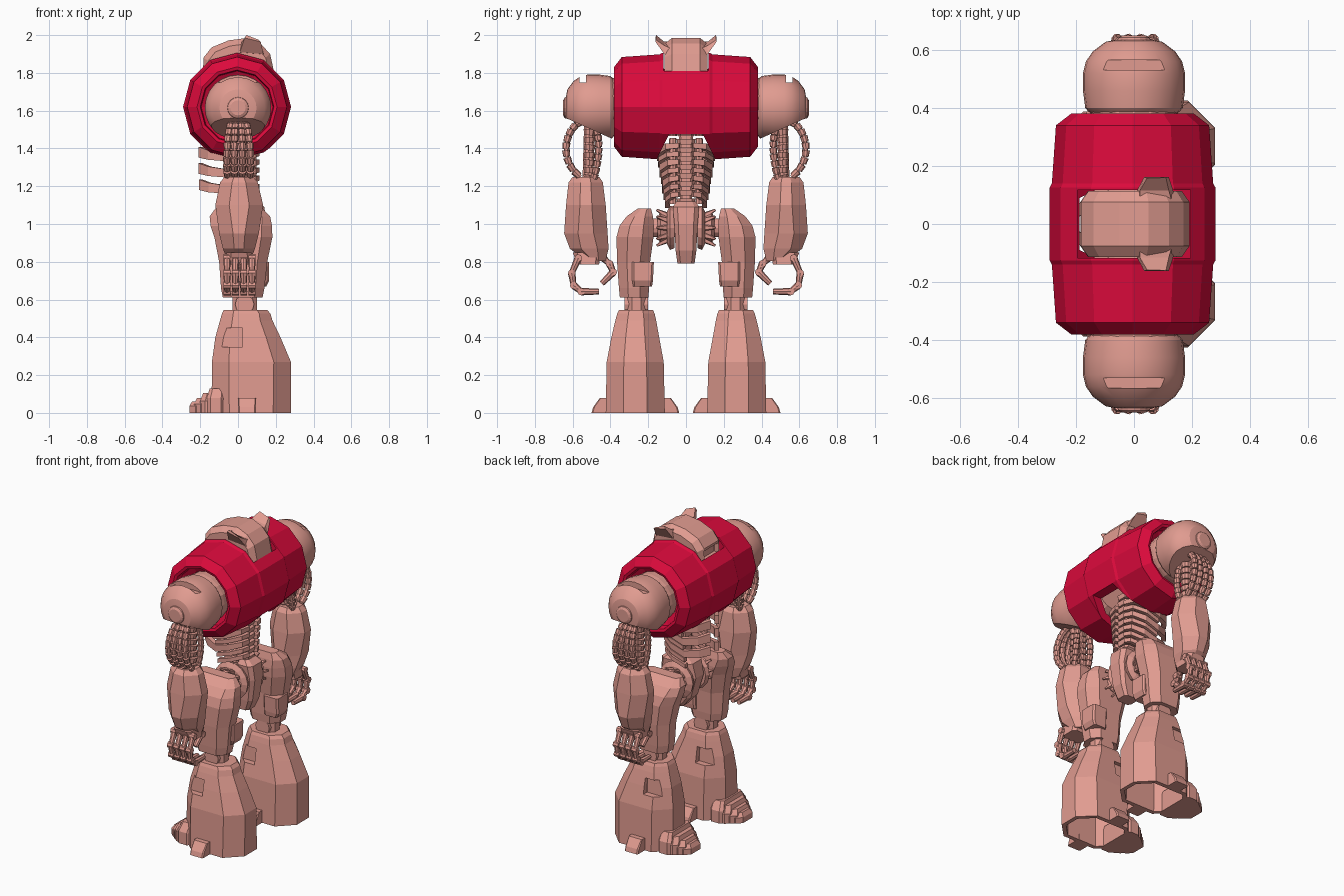
import bpy, bmesh, math
from mathutils import Vector

if "Cube" in bpy.data.objects:
    bpy.data.objects.remove(bpy.data.objects["Cube"])


def material(name, rgb):
    m = bpy.data.materials.new(name)
    m.diffuse_color = (*rgb, 1)
    m.use_nodes = True
    m.node_tree.nodes["Principled BSDF"].inputs["Base Color"].default_value = m.diffuse_color
    return m


PINK = material("pink_plate", (0.75, 0.33, 0.28))
RED = material("red_plate", (0.72, 0.003, 0.045))


def finish(bm, name, mat=PINK, mirror=True, cutters=(), smooth=0):
    bmesh.ops.recalc_face_normals(bm, faces=bm.faces)
    me = bpy.data.meshes.new(name)
    bm.to_mesh(me)
    bm.free()
    me.materials.append(mat)
    ob = bpy.data.objects.new(name, me)
    bpy.context.collection.objects.link(ob)
    if smooth:
        bpy.ops.object.select_all(action='DESELECT')
        ob.select_set(True)
        bpy.context.view_layer.objects.active = ob
        bpy.ops.object.shade_smooth_by_angle(angle=math.radians(smooth))
    for c in cutters:
        mod = ob.modifiers.new("cut", 'BOOLEAN')
        mod.operation, mod.object, mod.solver = 'DIFFERENCE', c, 'EXACT'
    if mirror:
        mod = ob.modifiers.new("mirror", 'MIRROR')
        mod.use_axis = (False, True, False)
        mod.use_mirror_merge = False
    return ob


def loft(bm, rings, closed=False):
    vs = [[bm.verts.new(p) for p in r] for r in rings]
    n, k = len(vs[0]), len(vs)
    for i in range(k if closed else k - 1):
        a, b = vs[i], vs[(i + 1) % k]
        for j in range(n):
            bm.faces.new((a[j], a[(j + 1) % n], b[(j + 1) % n], b[j]))
    if not closed:
        bm.faces.new(vs[0])
        bm.faces.new(vs[-1])


def section(z, x0, x1, y0, y1, c=0.35):
    """Chamfered rectangle at height z."""
    cx, cy, a, b = (x0 + x1) / 2, (y0 + y1) / 2, (x1 - x0) / 2, (y1 - y0) / 2
    d = c * min(a, b)
    pts = [(a, b - d), (a - d, b), (d - a, b), (-a, b - d), (-a, d - b), (d - a, -b), (a - d, -b), (a, d - b)]
    return [Vector((cx + x, cy + y, z)) for x, y in pts]


def block(bm, rows, c=0.35):
    loft(bm, [section(*r, c) for r in rows])


def spin(bm, profile, cx, cz, n, closed=False):
    """Revolve (y, r) points round an axis along y."""
    loft(bm, [[Vector((cx + r * math.cos(t), y, cz + r * math.sin(t)))
               for t in (2 * math.pi * i / n for i in range(n))] for y, r in profile], closed)


def rod(bm, p, q, r1, r2=None, n=8):
    p, q = Vector(p), Vector(q)
    rot = (q - p).to_track_quat('Z', 'Y')
    loft(bm, [[c + rot @ Vector((r * math.cos(t), r * math.sin(t), 0))
               for t in (2 * math.pi * i / n for i in range(n))] for c, r in ((p, r1), (q, r2 or r1))])


def cutter(name, rows, c=0.02):
    bm = bmesh.new()
    block(bm, rows, c)
    ob = finish(bm, name, mirror=False)
    ob.hide_render = True
    ob.display_type = 'WIRE'
    return ob


# Barrel torso: hollow 12-sided shell with head opening and waist notch
outer = [(.125, .286), (.14, .278), (.34, .264), (.38, .212)]
inner = [(.375, .195), (.33, .19), (.31, .15), (.27, .15), (.26, .21), (.15, .24)]
flip = lambda pts: [(-y, r) for y, r in reversed(pts)]
bm = bmesh.new()
spin(bm, flip(outer) + outer + inner + flip(inner), -.005, 1.62, 12, True)
finish(bm, "barrel_torso", RED, False, [
    cutter("head_opening_cutter", [(1.72, -.195, .195, -.118, .118), (2.1, -.195, .195, -.118, .118)]),
    cutter("waist_notch_cutter", [(1.25, -.5, .5, -.2, .2), (1.475, -.5, .5, -.09, .09)])])

# Inner shoulder axle
bm = bmesh.new()
spin(bm, [(.2, .1), (.3, .152), (.36, .155), (.4, .15)], 0, 1.62, 16)
finish(bm, "shoulder_axle")

# Head: wedge-shaped cowl with face slot
prof = [(-.12, 1.73), (-.185, 1.8), (-.183, 1.88), (-.14, 1.935), (-.05, 1.972), (.05, 1.985),
        (.12, 1.955), (.17, 1.9), (.192, 1.8), (.19, 1.76), (.1, 1.73)]
bm = bmesh.new()
loft(bm, [[Vector((x * s, y, 1.76 + (z - 1.76) * s)) for x, z in prof]
          for y, s in ((-.113, .86), (-.075, 1), (.075, 1), (.113, .86))])
finish(bm, "head", PINK, False, [
    cutter("face_slot_cutter", [(1.8, -.3, -.15, -.075, .075), (1.865, -.3, -.15, -.075, .075)])])

# Ear fins
bm = bmesh.new()
loft(bm, [[Vector((x, y, z)) for x, y, z in r] for r in (
    [(.0, .08, 1.9), (.14, .08, 1.88), (.13, .08, 1.93), (.02, .08, 1.965)],
    [(.01, .115, 1.91), (.135, .115, 1.9), (.12, .115, 1.945), (.02, .115, 1.965)],
    [(.035, .162, 1.985), (.12, .162, 1.965), (.11, .16, 1.975), (.045, .158, 2.0)])])
finish(bm, "ear_fin")

# Shoulder pods with sloped underside and top slot
bm = bmesh.new()
spin(bm, [(.375, .14), (.388, .158), (.40, .168), (.46, .176), (.52, .176), (.56, .166),
          (.595, .142), (.628, .098), (.635, .06)], 0, 1.615, 24)
cut = bmesh.ops.bisect_plane(bm, geom=bm.verts[:] + bm.edges[:] + bm.faces[:], plane_co=(0, .5, 1.5),
                             plane_no=(0, .45, -1), clear_outer=True)
bmesh.ops.holes_fill(bm, edges=[e for e in cut['geom_cut'] if isinstance(e, bmesh.types.BMEdge)])
finish(bm, "shoulder_pod", cutters=[
    cutter("shoulder_slot_cutter", [(1.75, -.12, .12, .53, .565), (1.9, -.12, .12, .53, .565)])], smooth=25)
bm = bmesh.new()
spin(bm, [(.61, .062), (.642, .055), (.65, .04)], 0, 1.615, 16)
finish(bm, "shoulder_cap")

# Upper arm: core, collars and beaded cables
bm = bmesh.new()
rod(bm, (0, .51, 1.56), (0, .52, 1.22), .03, n=10)
for i in range(7):
    z = 1.5 - i * .04
    for x in (-.022, .026):
        rod(bm, (x, .51, z), (x, .512, z - .03), .034, .028, 10)
finish(bm, "upper_arm_core")


def bezier(p, t):
    p = [Vector(v) for v in p]
    while len(p) > 1:
        p = [a.lerp(b, t) for a, b in zip(p, p[1:])]
    return p[0]


bm = bmesh.new()
for x in (-.055, -.018, .022, .062):
    paths = [((x * .6, .56, 1.54), (x, .645, 1.5), (x * 1.2, .675, 1.33), (x, .56, 1.25))]
    if abs(x) > .05:
        paths.append(((x * .5, .48, 1.52), (x, .45, 1.45), (x, .46, 1.33), (x * .8, .49, 1.23)))
    for path in paths:
        for i in range(9):
            a, b = bezier(path, i / 9), bezier(path, (i + .85) / 9)
            rod(bm, a, b, .021, .018, 8)
        for i in range(6):
            rod(bm, bezier(path, i / 6), bezier(path, (i + 1) / 6), .012, n=6)
finish(bm, "arm_cables")

# Forearm shell
bm = bmesh.new()
block(bm, [(.805, -.055, .065, .425, .53), (.87, -.08, .09, .41, .615), (.95, -.1, .11, .415, .645),
           (1.1, -.12, .133, .425, .635), (1.22, -.095, .105, .44, .622), (1.25, -.07, .08, .46, .6)], .7)
finish(bm, "forearm")

# Hand: palm, curled fingers and thumb
bm = bmesh.new()
block(bm, [(.785, -.06, .075, .46, .575), (.85, -.06, .07, .45, .6)])
fingers = [[(x, y, z) for y, z in ((.57, .82), (.605, .74), (.595, .675), (.555, .642), (.46, .642))]
           for x in (-.058, -.014, .03, .074)]
thumb = [(.005, .45, .83), (.005, .405, .79), (.005, .385, .745), (.005, .445, .685)]
for path in fingers + [thumb]:
    for a, b in zip(path, path[1:]):
        rod(bm, a, b, .02, .015)
    for x, y, z in path[:-1]:
        rod(bm, (x - .018, y, z), (x + .018, y, z), .02)
finish(bm, "hand")

# Spine: vertebrae and side cords
bm = bmesh.new()
block(bm, [(1.02, .0, .06, -.03, .03), (1.55, .0, .06, -.04, .04)])
for i in range(10):
    z = 1.06 + i * .045
    block(bm, [(z, -.02, .095, -.045, .045), (z + .03, -.015, .1, -.05, .05)])
    for s in (-1, 1):
        rod(bm, (.03, s * .07, z), (.03, s * .07, z + .035), .022, .018)
finish(bm, "spine", mirror=False)

# Ribs: flat curved bars, every second one sweeping round to a tall chest plate
bm = bmesh.new()
for i in range(7):
    z, w, full = 1.415 - i * .043, 1 - .05 * i, i % 2 == 0 and i < 5
    rings = []
    path = [(.1, .035, z), (.085, .1 * w, z - .005), (.02, .14 * w, z - .03), (-.07, .14 * w, z - .06),
            (-.15, .1 * w, z - .05), (-.198, .035, z - .035)][:6 if full else 4]
    for k, p in enumerate(path):
        t = Vector(path[min(k + 1, len(path) - 1)]) - Vector(path[max(k - 1, 0)])
        side = Vector((t.y, -t.x, 0)).normalized() * .014
        up = Vector((0, 0, .013 + .003 * k * full))
        p = Vector(p)
        rings.append([p + side + up, p - side + up, p - side - up, p + side - up])
    loft(bm, rings)
finish(bm, "ribs")

# Pelvis with toothed hip discs
bm = bmesh.new()
block(bm, [(.79, .0, .1, -.045, .045), (.86, -.06, .13, -.055, .055), (1.0, -.1, .15, -.062, .062),
           (1.09, -.08, .14, -.07, .07), (1.12, -.03, .1, -.05, .05)])
finish(bm, "pelvis", mirror=False)
bm = bmesh.new()
spin(bm, [(.03, .05), (.26, .05)], .01, .98, 12)
spin(bm, [(.06, .11), (.085, .12), (.1, .09)], .01, .98, 14)
spin(bm, [(.1, .07), (.135, .085), (.15, .06)], .01, .98, 14)
for i in range(10):
    t = math.tau * i / 10
    d = Vector((math.cos(t), 0, math.sin(t)))
    rod(bm, Vector((.01, .09, .98)) + d * .06, Vector((.01, .155, .98)) + d * .1, .022, .006, 5)
finish(bm, "hip_joint")

# Thigh with rear block
bm = bmesh.new()
block(bm, [(.61, -.08, .13, .2, .35), (.66, -.09, .14, .195, .355), (.8, -.1, .155, .19, .365),
           (.93, -.125, .182, .172, .368), (.99, -.145, .18, .17, .352), (1.04, -.15, .17, .175, .315),
           (1.082, -.12, .13, .185, .255)], .6)
block(bm, [(.67, .06, .15, .18, .28), (.7, .06, .165, .175, .285), (.8, .06, .165, .17, .285)], .2)
finish(bm, "thigh")

# Knee joint
bm = bmesh.new()
block(bm, [(.5, -.03, .1, .215, .31), (.63, -.03, .1, .215, .31)], .5)
spin(bm, [(.2, .05), (.325, .05)], .035, .575, 12)
finish(bm, "knee")

# Boot: flared armoured shell, open underneath, with side pockets
bm = bmesh.new()
block(bm, [(0, -.14, .28, .112, .425), (.27, -.138, .28, .118, .42), (.4, -.12, .225, .142, .395),
           (.49, -.095, .182, .158, .374), (.525, -.085, .172, .166, .364), (.545, -.075, .155, .175, .355)], .6)
finish(bm, "boot", cutters=[
    cutter("boot_pocket_cutter_outer", [(.35, -.1, .025, .365, .5), (.45, -.1, .025, .36, .5)]),
    cutter("boot_pocket_cutter_inner", [(.35, -.1, .025, .02, .172), (.45, -.1, .025, .02, .177)]),
    cutter("boot_hollow_cutter", [(-.05, -.115, .255, .137, .4), (.26, -.11, .25, .145, .393)], .6)])

# Stepped toe plates
bm = bmesh.new()
for front, h, w in ((-.165, .13, .135), (-.2, .105, .12), (-.232, .08, .1), (-.258, .06, .08)):
    block(bm, [(0, front, -.07, .268 - w, .268 + w), (h * .6, front, -.07, .268 - w, .268 + w),
               (h, front + .015, -.07, .268 - w * .75, .268 + w * .75)], .4)
finish(bm, "toe_plates")

# Side stabiliser wedges on both flanks of each foot
bm = bmesh.new()
for s in (-1, 1):
    rows = [(0, .13, .232), (.03, .13, .224), (.08, .13, .187)]
    block(bm, [(z, 0, .095, *sorted((.268 + s * a, .268 + s * b))) for z, a, b in rows], .15)
finish(bm, "foot_stabiliser")
